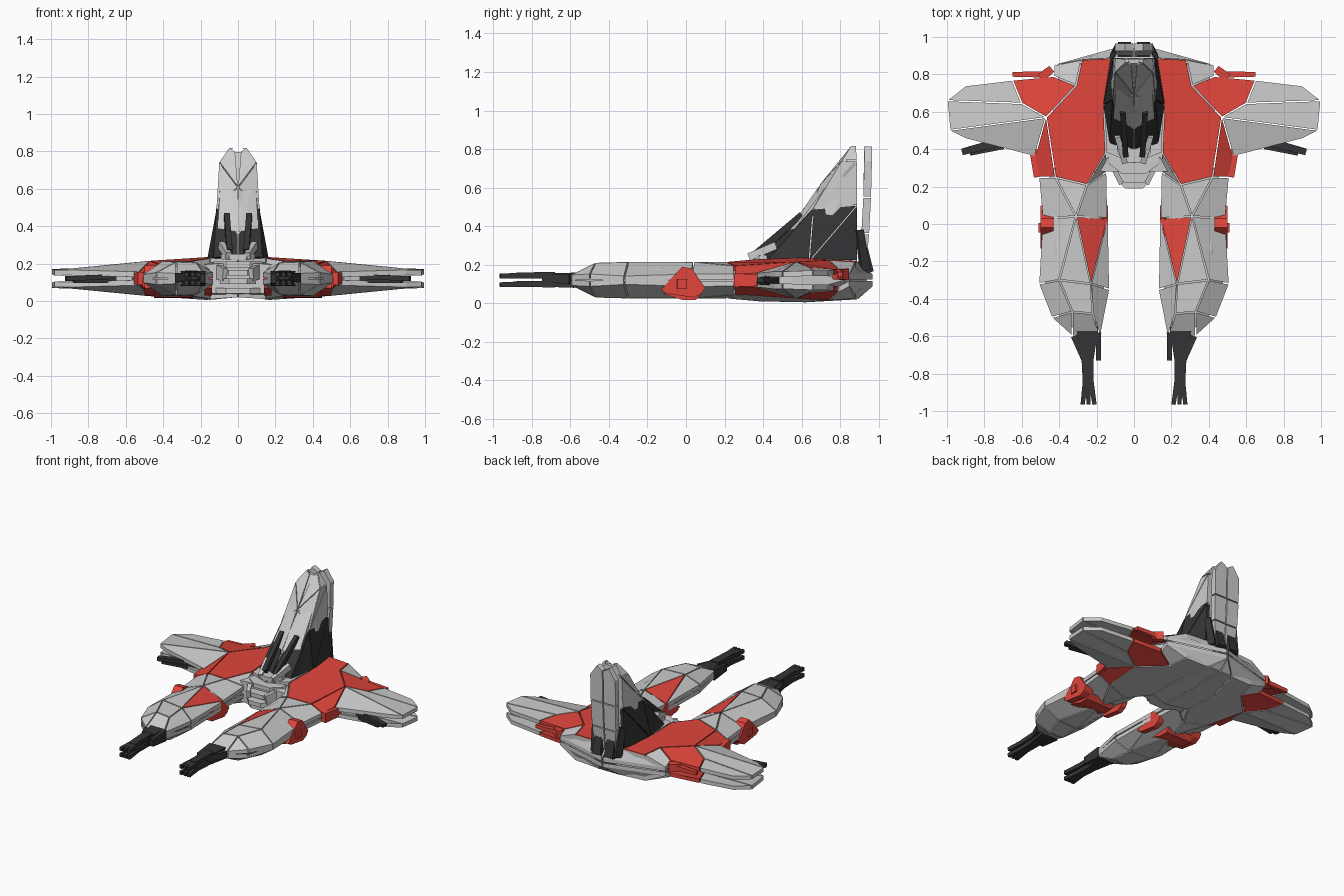
import bpy, bmesh
from mathutils import Vector, geometry

if "Cube" in bpy.data.objects:
    bpy.data.objects.remove(bpy.data.objects["Cube"])


def material(name, rgb):
    m = bpy.data.materials.new(name)
    m.diffuse_color = (*rgb, 1)
    m.use_nodes = True
    m.node_tree.nodes["Principled BSDF"].inputs["Base Color"].default_value = m.diffuse_color
    return m


RED = material("red_paint", (0.75, 0.06, 0.045))
DARK = material("dark_metal", (0.035, 0.035, 0.037))


def finish(name, bm, mat=None, mirror=True):
    bmesh.ops.recalc_face_normals(bm, faces=bm.faces)
    me = bpy.data.meshes.new(name)
    bm.to_mesh(me)
    bm.free()
    ob = bpy.data.objects.new(name, me)
    bpy.context.collection.objects.link(ob)
    if mat:
        me.materials.append(mat)
    if mirror:
        ob.modifiers.new("mirror", 'MIRROR')
    return ob


def shrink(poly, gap):
    """Move every edge of a polygon inward by gap."""
    n = geometry.normal(poly)
    out = []
    for i, p in enumerate(poly):
        a = n.cross((p - poly[i - 1]).normalized())
        b = n.cross((poly[(i + 1) % len(poly)] - p).normalized())
        out.append(p + (a + b) * gap / max(1 + a.dot(b), 0.35))
    return out


def panels(name, polys, inward, mat=None, gap=0.004):
    """Separate armour plates with seams, thickened along inward."""
    bm = bmesh.new()
    for poly in polys:
        top = shrink([Vector(p) for p in poly], gap)
        a = [bm.verts.new(p) for p in top]
        b = [bm.verts.new(p + Vector(inward)) for p in top]
        bm.faces.new(a)
        bm.faces.new(b[::-1])
        for i in range(len(a)):
            j = (i + 1) % len(a)
            bm.faces.new((a[i], b[i], b[j], a[j]))
    return finish(name, bm, mat)


def hull(name, pts, mat=None, mirror=True):
    bm = bmesh.new()
    for p in pts:
        bm.verts.new(p)
    r = bmesh.ops.convex_hull(bm, input=bm.verts)
    bmesh.ops.delete(bm, geom=[v for v in bm.verts if not v.link_faces], context='VERTS')
    bmesh.ops.dissolve_limit(bm, angle_limit=0.02, verts=bm.verts, edges=bm.edges)
    return finish(name, bm, mat, mirror)


def beam(name, p, q, s0, s1, mat=None, mirror=True):
    """Tapered bar; s0 and s1 are (width, height) of its ends."""
    p, q = Vector(p), Vector(q)
    side = (q - p).cross(Vector((0, 0, 1))).normalized()
    up = side.cross(q - p).normalized()
    pts = [c + side * sx * s[0] / 2 + up * sz * s[1] / 2
           for c, s in ((p, s0), (q, s1)) for sx in (-1, 1) for sz in (-1, 1)]
    return hull(name, pts, mat, mirror)


# Plan points of the right half: x, y and upper surface height
P = dict(
    a=(0, .97, .15), b=(.28, .88, .215), k0=(.1, .89, .22), a0=(0, .89, .22),
    c=(.43, .85, .15), d=(.43, .79, .18), e=(.31, .74, .225), f=(.47, .57, .215),
    g=(.65, .77, .175), h=(.6, .645, .185), i=(.9, .74, .17), j=(1, .66, .17),
    k=(.985, .5, .165), l=(.9, .455, .165), m=(.53, .36, .155), n=(.42, .25, .195),
    o=(.25, .21, .215), p=(.15, .38, .23), q=(.16, .62, .235), r=(.51, .25, .15),
    s=(0, .32, .22))
P.update(
    u=(.145, .28, .16), v=(.14, .03, .15), w=(.31, .04, .215), x=(.49, .03, .15),
    y=(.23, -.32, .21), A=(.51, -.32, .14), B=(.4, -.3, .215), C=(.44, -.5, .15),
    D=(.33, -.47, .21), E=(.33, -.6, .145), F=(.18, -.6, .145), G=(.13, -.35, .15),
    H=(.22, -.48, .205))


def look(text, lower):
    keys = ["k0" if t == "K" else "a0" if t == "Z" else t for t in text]
    pts = [P[t] for t in keys]
    return [(x, y, 0.24 - z) if lower else (x, y, z) for x, y, z in pts]


# Armour shells: group -> panels spelled by point letters (K, Z are deck points)
GROUPS = {
    "torso_armour": (["KbefnopqK"[:-1]], True, False),
    "wing_root": (["edghf"], True, True),
    "flank_plate": (["fmrn"], True, True),
    "rear_edge": (["ZaK", "Kacb", "bcde", "ZKqps"], False, False),
    "wing": (["gijh", "hjkf", "fklm"], False, False),
    "prong_armour": (["puo", "ouvw", "now", "rnwx", "wBy", "wxAB", "vyG", "yBDH",
                      "BACD", "DCE", "HDEF", "GyHF"], False, False),
    "prong_stripe": (["vwy"], True, False)}
for name, (faces, red_top, red_low) in GROUPS.items():
    for lower in (False, True):
        panels(("lower_" if lower else "upper_") + name, [look(f, lower) for f in faces],
               (0, 0, .028 if lower else -.028),
               RED if (red_low if lower else red_top) else None)

# Solid cores behind the seams
hull("torso_core", [(s * x, y, z) for s in (-1, 1) for x, y, z in (
    (.12, .28, .04), (.12, .28, .2), (.4, .28, .06), (.4, .28, .175), (.44, .55, .045),
    (.44, .55, .19), (.27, .86, .05), (.27, .86, .19), (.15, .62, .02), (.15, .62, .215),
    (.4, .82, .12), (.05, .94, .12))], None, False)
hull("prong_core", [(x, y, .12 + s * t) for s in (-1, 1) for x, y, t in (
    (.17, .3, .03), (.25, .26, .07), (.45, .3, .03), (.16, -.35, .015), (.23, -.32, .07),
    (.4, -.3, .07), (.48, -.3, .01), (.41, -.48, .015), (.31, -.57, .015), (.2, -.57, .015))])

# Red knee joints
for i, (x0, x1) in enumerate(((.43, .5), (.14, .18))):
    hull(f"knee_joint_{i}", [(x, y, z) for x in (x0, x1) for y, z in (
        (-.13, .07), (-.1, .05), (.04, .03), (.08, .05), (.1, .08), (.03, .18 - .03 * i),
        (-.02, .19 - .04 * i), (-.06, .14))], RED)
hull("knee_underside", [(x, y, z) for x in (.24, .45) for y, z in (
    (-.12, .05), (.05, .016), (.08, .05), (-.02, .018))], RED)
beam("knee_pin", (.4, -.02, .1), (.51, -.02, .1), (.07, .07), (.05, .05), RED)

# Side rods and hinge blocks near the tail
beam("side_rod", (.46, .8, .15), (.65, .8, .15), (.035, .035), (.025, .025), RED)
beam("rod_hinge", (.44, .83, .15), (.5, .78, .15), (.04, .06), (.05, .05), RED)
beam("flank_hinge", (.52, .25, .12), (.54, .4, .12), (.03, .07), (.04, .06), RED)

# Dark blades slung under the wings
beam("wing_blade", (.64, .46, .12), (.92, .385, .12), (.05, .05), (.035, .025), DARK)
beam("wing_blade_fin", (.7, .43, .105), (.88, .39, .105), (.06, .02), (.05, .015), DARK)
beam("wing_blade_mount", (.56, .44, .12), (.66, .46, .12), (.06, .05), (.05, .04))

# Claws on the prong tips
beam("claw_wrist", (.25, -.55, .12), (.25, -.72, .12), (.12, .08), (.07, .07), DARK)
beam("claw_brace", (.32, -.6, .125), (.26, -.74, .13), (.035, .05), (.03, .04), DARK)
beam("claw_guard", (.19, -.58, .12), (.19, -.73, .12), (.03, .08), (.025, .05), DARK)
for i, z in enumerate((.1, .145)):
    beam(f"claw_shaft_{i}", (.25, -.68, z), (.245, -.88, z), (.065, .035), (.055, .03), DARK)
    for j, dx in enumerate((-.032, 0, .032)):
        beam(f"claw_finger_{i}_{j}", (.245 + dx * .4, -.83, z), (.243 + dx, -.965, z - .004),
             (.03, .03), (.022, .025), DARK)

# Layered nose between the prongs
for i, (z, y, w) in enumerate(((.235, .33, .09), (.195, .27, .13), (.15, .22, .1),
                               (.105, .19, .095), (.055, .24, .13))):
    hull(f"nose_plate_{i}", [(s * x, yy, z + t) for s in (-1, 1) for t in (-.015, .015)
                             for x, yy in ((w * .5, y), (w, y + .05), (w, .42))], None, False)
beam("nose_cheek", (.07, .22, .14), (.14, .36, .17), (.025, .07), (.03, .08))
beam("nose_strut", (.05, .33, .24), (.09, .47, .3), (.03, .04), (.03, .04))
beam("canopy_rail", (.045, .37, .26), (.06, .6, .46), (.03, .04), (.03, .03), DARK)

# Tail tower: centre line C, front edge E, rear edge R
C0, Cm, C1, Cd, C3 = (0, .39, .24), (0, .5, .36), (0, .6, .48), (0, .69, .61), (.012, .85, .8)
E0, E1, E2, E3 = (.13, .43, .23), (.115, .66, .49), (.1, .81, .74), (.045, .86, .82)
M0, R0, R1, R2, R3 = (.165, .64, .22), (.125, .89, .22), (.11, .89, .51), (.1, .89, .74), (.045, .885, .82)
panels("tower_front_base", [(C0, E0, E1, Cm)], (0, .025, -.01), DARK)
panels("tower_flank", [(E0, M0, E1), (M0, R0, R1), (M0, R1, E1)], (-.025, 0, 0), DARK)
panels("tower_front", [(Cm, E1, C1), (C1, E1, Cd), (Cd, E1, E2), (Cd, E2, E3, C3)], (0, .02, -.01))
panels("tower_side", [(E1, R1, R2), (E1, R2, E2), (E2, R2, R3, E3)], (-.02, 0, 0))
hull("tower_core", [(s * x * .9, y * .96 + .032, z * .97 + .002) for s in (-1, 1)
                    for x, y, z in (C0, C1, Cd, E0, E1, E2, E3, M0, R0, R1, R2, R3)], None, False)

# Rear slab of the tower, behind a narrow slit
panels("tower_back", [
    [(0, .935, .2), (.085, .935, .2), (.1, .95, .36), (0, .95, .36)],
    [(0, .95, .36), (.1, .95, .36), (.105, .96, .55), (0, .96, .55)],
    [(0, .96, .55), (.105, .96, .55), (.105, .965, .74), (.05, .965, .82), (0, .965, .79)]],
    (0, -.04, 0))
beam("tower_back_brace", (.1, .93, .17), (.115, .9, .38), (.03, .05), (.02, .04), DARK)
beam("tower_back_foot", (.05, .95, .16), (.05, .92, .28), (.07, .05), (.06, .05), DARK)
